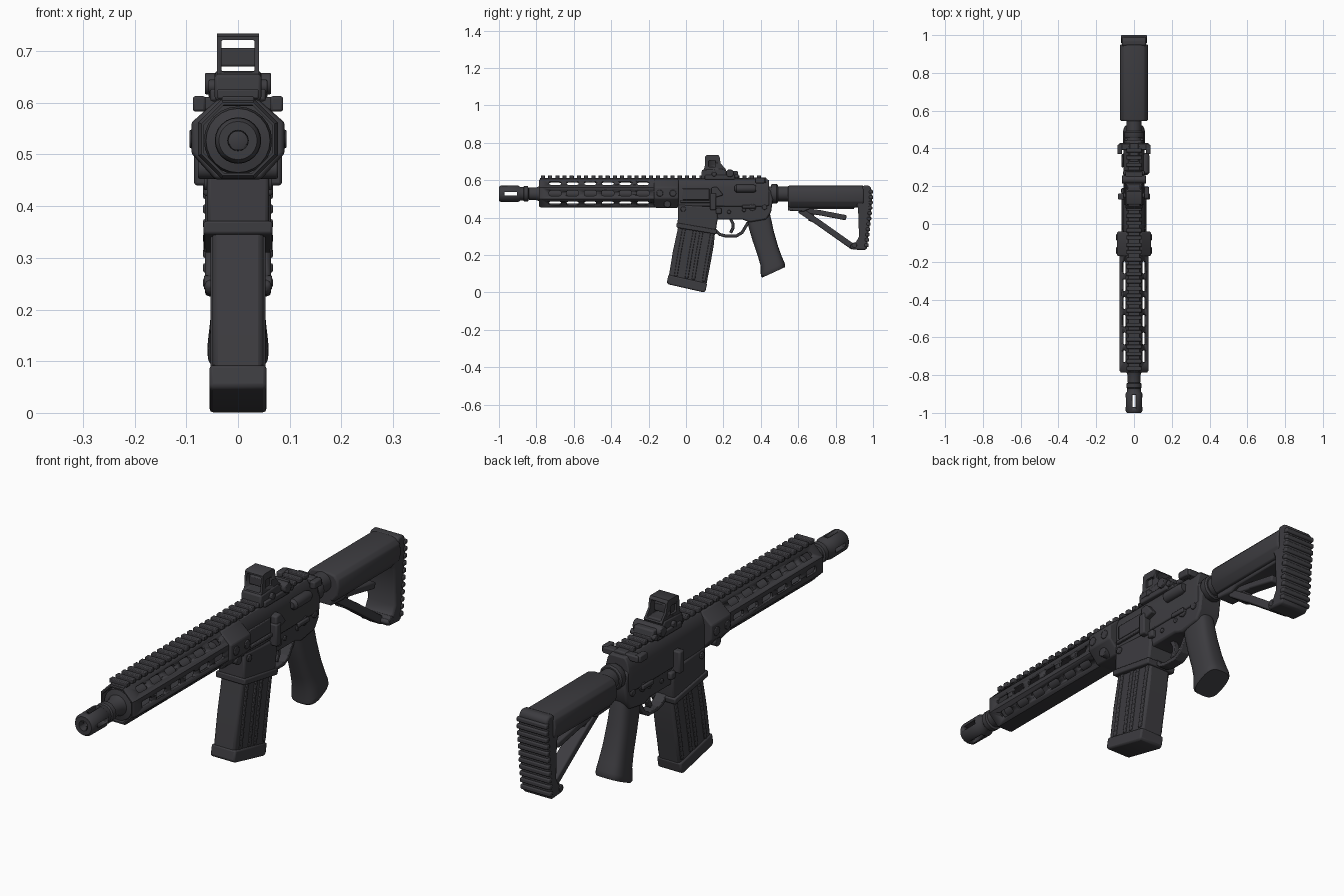
import bpy, bmesh, math
from mathutils import Matrix, Vector

mat = bpy.data.materials.new("dark gunmetal")
mat.diffuse_color = (0.046, 0.045, 0.051, 1)
AX = 0.527  # bore height


def finish(name, bm, bevel=0.0, seg=2, helper=False):
    bmesh.ops.recalc_face_normals(bm, faces=bm.faces)
    me = bpy.data.meshes.new(name)
    bm.to_mesh(me)
    bm.free()
    ob = bpy.data.objects.new(name, me)
    bpy.context.collection.objects.link(ob)
    me.materials.append(mat)
    bpy.ops.object.select_all(action='DESELECT')
    ob.select_set(True)
    bpy.context.view_layer.objects.active = ob
    bpy.ops.object.shade_smooth_by_angle(angle=math.radians(35))
    if bevel:
        m = ob.modifiers.new("bevel", 'BEVEL')
        m.width, m.segments, m.limit_method = bevel, seg, 'ANGLE'
    if helper:
        ob.hide_render = True
        ob.hide_set(True)
        ob.display_type = 'WIRE'
    return ob


def loft(name, rings, tube=False, bevel=0.0):
    bm = bmesh.new()
    vs = [[bm.verts.new(p) for p in r] for r in rings]
    n = len(rings[0])
    pairs = list(zip(vs, vs[1:])) + ([(vs[-1], vs[0])] if tube else [])
    for a, b in pairs:
        for i in range(n):
            bm.faces.new((a[i], a[(i + 1) % n], b[(i + 1) % n], b[i]))
    if not tube:
        bm.faces.new(vs[0])
        bm.faces.new(vs[-1])
    return finish(name, bm, bevel)


def prism(name, pts, hw, bevel=0.006, cx=0.0):
    # side profile (y, z) extruded across x
    return loft(name, [[(cx + s * hw, y, z) for y, z in pts] for s in (-1, 1)], bevel=bevel)


def along_y(name, half, ys, bevel=0.004):
    # half cross-section (x, z) mirrored and run along y; ys holds (y, scale)
    full = half + [(-x, z) for x, z in reversed(half)]
    return loft(name, [[(x * s, y, AX + (z - AX) * s) for x, z in full] for y, s in ys], bevel=bevel)


def lathe(name, prof, n=24, cz=AX, tube=False, rot=0.0):
    return loft(name, [[(r * math.cos(rot + 2 * math.pi * i / n), y, cz + r * math.sin(rot + 2 * math.pi * i / n))
                        for i in range(n)] for y, r in prof], tube)


def boxes(name, items, bevel=0.003, helper=False):
    # items: (centre, size, optional matrix)
    bm = bmesh.new()
    for it in items:
        m = Matrix.Translation(it[0]) @ (it[2] if len(it) > 2 else Matrix()) @ Matrix.Diagonal((*it[1], 1))
        bmesh.ops.create_cube(bm, size=1, matrix=m)
    return finish(name, bm, bevel, helper=helper)


def bars(name, path, th, hw, bevel=0.003):
    # chain of straight bars in the y-z plane
    items = []
    for (y0, z0), (y1, z1) in zip(path, path[1:]):
        a = math.atan2(z1 - z0, y1 - y0)
        L = math.hypot(y1 - y0, z1 - z0)
        items.append((((0, (y0 + y1) / 2, (z0 + z1) / 2)), (hw * 2, L + th * 0.5, th), Matrix.Rotation(a, 4, 'X')))
    return boxes(name, items, bevel)


def pins(name, items, n=16):
    # cylinders along x: (x centre, y, z, radius, half length)
    bm = bmesh.new()
    for x, y, z, r, h in items:
        bmesh.ops.create_cone(bm, cap_ends=True, segments=n, radius1=r, radius2=r, depth=2 * h,
                              matrix=Matrix.Translation((x, y, z)) @ Matrix.Rotation(math.pi / 2, 4, 'Y'))
    return finish(name, bm, 0.003)


def cut(ob, cutter):
    m = ob.modifiers.new("cut", 'BOOLEAN')
    m.operation, m.solver, m.object = 'DIFFERENCE', 'EXACT', cutter


# muzzle device with bore and crossed slots
muzzle = lathe("muzzle_device", [(-1.0, .02), (-1.0, .037), (-.99, .044), (-.9, .045), (-.885, .036), (-.87, .036),
                                 (-.865, .041), (-.845, .041), (-.84, .03), (-.84, .018), (-.9, .018)], tube=True)
cut(muzzle, boxes("muzzle_slot_cutter", [((0, -.937, AX), (.2, .065, .017)), ((0, -.937, AX), (.017, .065, .2))],
                  0, True))
lathe("barrel", [(-.89, .018), (-.885, .027), (.0, .027), (.0, .02)])
lathe("barrel_collar", [(-.84, .034), (-.8, .034), (-.78, .042), (-.775, .062), (-.75, .066)])

# hollow eight-sided handguard with slots
c8 = 1 / math.cos(math.pi / 8)
guard = lathe("handguard", [(-.785, .071 * c8), (-.775, .077 * c8), (-.04, .077 * c8), (-.04, .066 * c8),
                            (-.785, .066 * c8)], 8, .53, True, math.pi / 8)
slots = []
for k in (0, 1, 3, 4, 5, 7):
    a = k * math.pi / 4
    R = Matrix.Rotation(-a, 4, 'Y')
    for i in range(6):
        slots.append(((.075 * math.cos(a), -.7 + .094 * i, .53 + .075 * math.sin(a)), (.04, .064, .027), R))
cut(guard, boxes("handguard_slot_cutter", slots, .008, True))

# rear clamp on the handguard, with screws
along_y("handguard_clamp", [(.04, .606), (.09, .562), (.09, .502), (.045, .452)], [(-.17, .96), (-.16, 1), (-.05, 1), (-.04, .96)])
pins("clamp_screws", [(0, -.1, .472, .019, .077), (0, -.07, .53, .018, .094), (0, -.14, .53, .018, .094)])

# top rail and its teeth
boxes("top_rail", [((0, -.185, .603), (.062, 1.19, .018))])
boxes("rail_teeth", [((0, -.765 + .0385 * i, .617), (.08, .022, .018)) for i in range(31)])

# upper receiver
along_y("upper_receiver", [(.036, .606), (.047, .59), (.055, .56), (.056, .46)], [(-.045, 1), (.42, 1), (.445, .93)])
prism("port_cover", [(-.02, .555), (.125, .555), (.125, .495), (-.02, .495)], .006, .003, .056)
prism("port_hinge", [(-.03, .492), (.135, .492), (.135, .478), (-.03, .478)], .008, .003, .058)
prism("case_deflector", [(.135, .56), (.165, .565), (.2, .52), (.135, .5)], .018, .006, .062)
lathe("closing_plunger", [(.26, .012), (.27, .022), (.36, .022), (.375, .016)], 16, .555).location.x = .06
boxes("cocking_handle", [((0, .41, .598), (.16, .035, .026)), ((0, .38, .605), (.05, .1, .02)),
                         ((-.075, .395, .598), (.025, .05, .03)), ((.075, .395, .598), (.025, .05, .03))], .005)

# lower receiver and magazine well
prism("lower_receiver", [(-.04, .475), (-.04, .4), (.15, .39), (.3, .39), (.34, .375), (.43, .39), (.455, .43),
                         (.465, .5), (.45, .55), (.42, .55), (.4, .48)], .05, .008)
prism("magazine_well", [(-.042, .47), (-.045, .352), (.158, .318), (.17, .4), (.165, .455)], .06, .008)
prism("well_lip", [(-.05, .372), (-.05, .346), (.163, .31), (.167, .335)], .067, .005)
boxes("magazine_catch", [((0, .145, .485), (.17, .032, .09)), ((0, .175, .435), (.135, .03, .03))], .006)
pins("receiver_pins", [(0, -.015, .445, .014, .066), (0, .42, .455, .014, .058), (0, .23, .43, .01, .055),
                       (0, .31, .44, .01, .055), (0, .355, .455, .019, .058)])
boxes("selector_levers", [((s * .061, .335, .458), (.012, .07, .018)) for s in (-1, 1)], .004)

# trigger and guard
bars("trigger_guard", [(.155, .335), (.18, .31), (.21, .302), (.27, .302), (.3, .32), (.33, .37)], .016, .022)
bars("trigger", [(.235, .4), (.25, .37), (.252, .345), (.24, .322)], .016, .012)

# magazine with ribs and base
prism("magazine", [(-.035, .4), (-.046, .33), (-.07, .22), (-.093, .08), (.108, .035), (.132, .16), (.148, .25),
                   (.156, .33), (.158, .4)], .049, .01)
prism("magazine_base", [(-.094, .094), (-.103, .05), (-.09, .042), (.09, .001), (.104, .004), (.113, .048)], .055, .007)
for j, t in enumerate((.13, .42, .6, .88)):
    prism("magazine_rib_%d" % j, [(d + y + t * .2, z - t * .035) for d in (0, .018) for y, z in
          ([(-.045, .35), (-.069, .22), (-.09, .09)] if d == 0 else [(-.09, .09), (-.069, .22), (-.045, .35)])],
          .053, .003)

# pistol grip
def oval(cy, cz, hd, hw, tilt, n=28):
    out = []
    for i in range(n):
        a = 2 * math.pi * i / n
        c, s = math.cos(a), math.sin(a)
        u = math.copysign(abs(c) ** .65, c) * hd
        out.append((math.copysign(abs(s) ** .65, s) * hw, cy + u * math.cos(tilt), cz + u * math.sin(tilt)))
    return out

loft("pistol_grip", [oval(.383, .43, .062, .04, .1), oval(.395, .37, .064, .043, .3), oval(.413, .3, .062, .046, .42),
                     oval(.438, .22, .06, .05, .43), oval(.456, .165, .062, .055, .43), oval(.463, .13, .07, .059, .43),
                     oval(.466, .115, .071, .059, .43), oval(.469, .107, .066, .055, .43)])

# buffer tube, nut and adjustable stock
lathe("buffer_tube", [(.43, .036), (.435, .04), (.6, .04), (.6, .03)])
lathe("castle_nut", [(.455, .048), (.462, .052), (.485, .052), (.492, .046)], 12)
along_y("stock_body", [(.03, .571), (.055, .565), (.07, .548), (.075, .52), (.072, .485), (.05, .455)],
        [(.545, .93), (.555, 1), (.94, 1), (.95, .97)])
prism("stock_under_rail", [(.545, .475), (.545, .437), (.63, .432), (.66, .445), (.9, .445), (.9, .475)], .04, .006)
prism("butt_plate", [(.945, .57), (.975, .572), (.99, .56), (.995, .5), (.968, .235), (.955, .225), (.885, .23),
                     (.875, .25), (.91, .27), (.925, .3), (.92, .45), (.91, .47)], .064, .008)
boxes("butt_ridges", [((0, .99 - max(0, .5 - z) * .1, z), (.136, .022, .019)) for z in
                      [.252 + .0285 * i for i in range(11)]], .005)
bars("stock_strut", [(.615, .435), (.72, .365), (.89, .245)], .032, .03, .006)
bars("adjust_lever", [(.62, .44), (.72, .425), (.85, .4)], .028, .024, .006)
bars("lever_link", [(.68, .43), (.665, .385)], .022, .02)
pins("sling_hole_rim", [(0, .9, .252, .014, .066)])

# reflex sight: base, hood with window, knobs
prism("sight_base", [(.08, .605), (.085, .655), (.2, .662), (.21, .65), (.275, .65), (.285, .605)], .045, .006)
hood = prism("sight_hood", [(.085, .64), (.1, .67), (.103, .728), (.112, .734), (.172, .734), (.18, .725), (.185, .69),
                            (.215, .655), (.21, .64)], .041, 0)
cut(hood, boxes("hood_cutter", [((0, .15, .691), (.064, .4, .062)), ((0, .14, .688), (.3, .038, .036))], .004, True))
boxes("sight_clamp", [((0, .18, .615), (.108, .16, .024))], .005)
pins("sight_knobs", [(0, .235, .637, .021, .064), (0, .15, .632, .013, .057), (0, .27, .622, .012, .057)])
